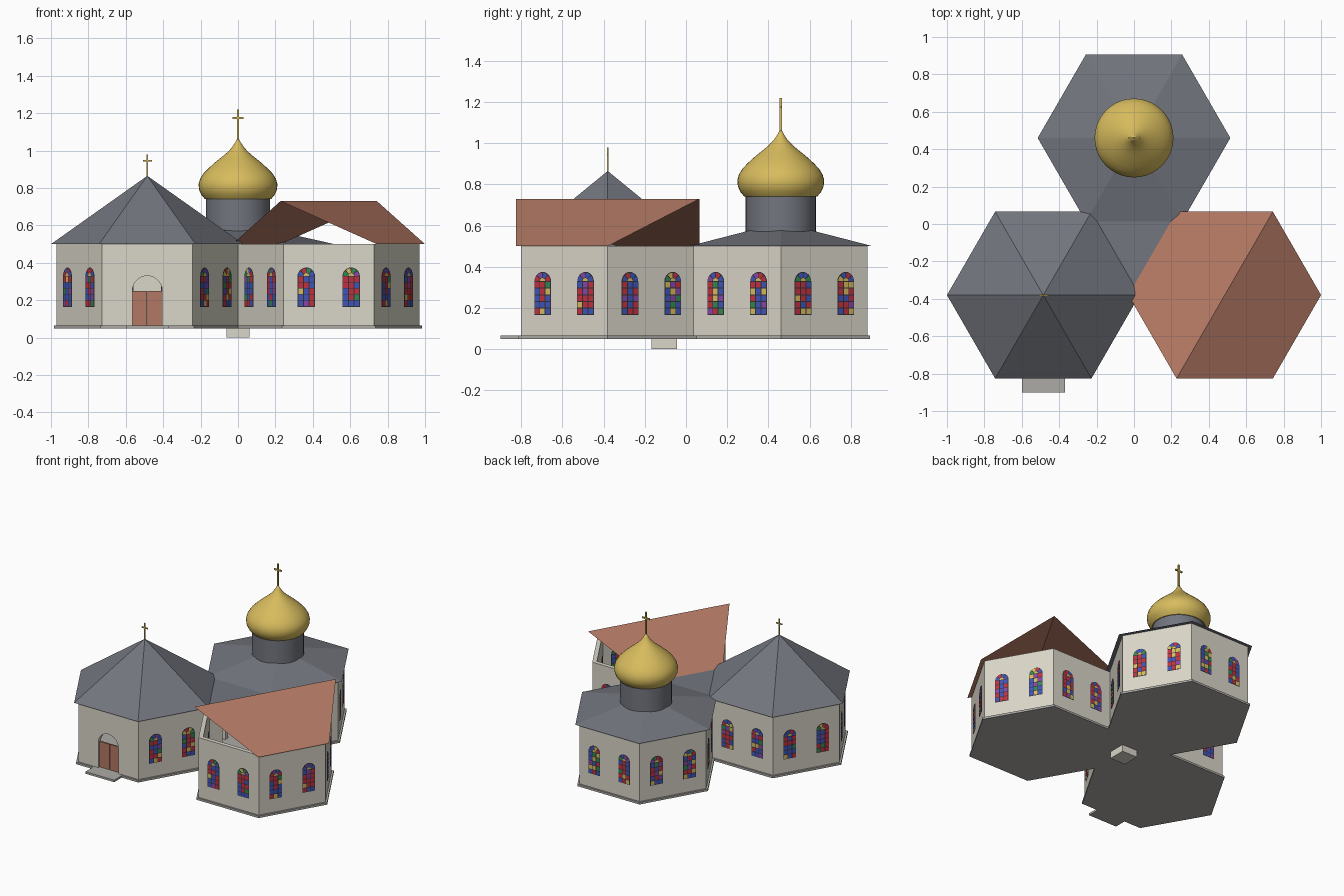
import bpy, bmesh, math, random
from mathutils import Vector

if "Cube" in bpy.data.objects:
    bpy.data.objects.remove(bpy.data.objects["Cube"])

random.seed(4)

COLOURS = {
    "plaster": (0.70, 0.67, 0.58), "slate": (0.17, 0.18, 0.21),
    "terracotta": (0.45, 0.19, 0.125), "gold": (0.68, 0.50, 0.11),
    "stone": (0.42, 0.41, 0.39), "lead": (0.03, 0.03, 0.035),
    "glass_red": (0.55, 0.03, 0.05), "glass_blue": (0.05, 0.09, 0.50),
    "glass_purple": (0.25, 0.06, 0.40), "glass_green": (0.03, 0.25, 0.08),
}
MATS = {}
for name, rgb in COLOURS.items():
    MATS[name] = bpy.data.materials.new(name)
    MATS[name].diffuse_color = (*rgb, 1)

# Shared dimensions
R_WALL, R_ROOF, R_BASE = 0.485, 0.515, 0.5
APOTHEM = R_WALL * math.cos(math.pi / 6)
Z_BASE, Z_FLOOR, Z_EAVE, THICK = 0.05, 0.065, 0.50, 0.03
# room: centre, face angle of the inner passage
ROOMS = {"left": (-0.485, -0.38, 30), "right": (0.485, -0.38, 150), "back": (0, 0.46, 270)}


def finish(name, bm, mats, fix=True):
    if fix:
        bmesh.ops.recalc_face_normals(bm, faces=bm.faces[:])
    me = bpy.data.meshes.new(name)
    bm.to_mesh(me)
    bm.free()
    for m in mats:
        me.materials.append(MATS[m])
    ob = bpy.data.objects.new(name, me)
    bpy.context.collection.objects.link(ob)
    return ob


def extrude_loop(bm, pts, offset):
    """Closed solid from a planar outline swept by an offset."""
    a = [bm.verts.new(p) for p in pts]
    b = [bm.verts.new(Vector(p) + Vector(offset)) for p in pts]
    bm.faces.new(a)
    bm.faces.new(b[::-1])
    for i in range(len(a)):
        j = (i + 1) % len(a)
        bm.faces.new((a[i], b[i], b[j], a[j]))


def hexagon(cx, cy, r, z):
    return [Vector((cx + r * math.cos(math.radians(60 * i)),
                    cy + r * math.sin(math.radians(60 * i)), z)) for i in range(6)]


def prism(name, pts, height, mat):
    bm = bmesh.new()
    extrude_loop(bm, pts, (0, 0, height))
    return finish(name, bm, [mat])


def box(name, x0, x1, y0, y1, z0, z1, mat):
    return prism(name, [(x0, y0, z0), (x1, y0, z0), (x1, y1, z0), (x0, y1, z0)], z1 - z0, mat)


def lathe(name, profile, cx, cy, mat, seg=40):
    bm = bmesh.new()
    vs = [bm.verts.new((cx + r, cy, z)) for r, z in profile]
    edges = [bm.edges.new(p) for p in zip(vs, vs[1:])]
    bmesh.ops.spin(bm, geom=vs + edges, cent=(cx, cy, 0), axis=(0, 0, 1),
                   angle=2 * math.pi, steps=seg, use_duplicate=False)
    bmesh.ops.remove_doubles(bm, verts=bm.verts[:], dist=1e-4)
    ob = finish(name, bm, [mat])
    bpy.context.view_layer.objects.active = ob
    ob.select_set(True)
    bpy.ops.object.shade_smooth_by_angle(angle=math.radians(35))
    ob.select_set(False)
    return ob


def arc(r, s, a0, a1, n):
    return [(r * math.cos(math.radians(a0 + (a1 - a0) * i / n)),
             s + r * math.sin(math.radians(a0 + (a1 - a0) * i / n))) for i in range(n + 1)]


def face_frame(cx, cy, deg, dist):
    a = math.radians(deg)
    n = Vector((math.cos(a), math.sin(a), 0))
    return Vector((cx, cy, 0)) + n * dist, Vector((-n.y, n.x, 0)), n


# Walls: six panels, some with an arched opening
def wall_panel(bm, cx, cy, deg, opening):
    o, u, n = face_frame(cx, cy, deg, APOTHEM)
    w = R_WALL / 2
    pts = [(w, Z_FLOOR), (w, Z_EAVE), (-w, Z_EAVE), (-w, Z_FLOOR)]
    if opening:
        r, spring = opening
        pts += [(-r, Z_FLOOR)] + arc(r, spring, 180, 0, 14) + [(r, Z_FLOOR)]
    extrude_loop(bm, [o + u * x + Vector((0, 0, z)) for x, z in pts], -n * THICK)


# Stained glass: lead backing with coloured panes
GLASS = [1, 1, 1, 2, 2, 2, 3, 4, 5]
HALF, SILL, SPRING = 0.047, 0.165, 0.328


def window(bm, o, u, n, shift):
    def plate(pts, depth, mat):
        f = bm.faces.new([bm.verts.new(o + u * (x + shift) + n * depth + Vector((0, 0, z)))
                          for x, z in pts])
        f.material_index = mat

    plate([(-HALF, SILL), (HALF, SILL)] + arc(HALF, SPRING, 0, 180, 12), 0.003, 0)
    cols, rows, g = 3, 5, 0.0022
    cw, rh = 2 * (HALF - g) / cols, (SPRING - SILL - g) / rows
    for c in range(cols):
        for r in range(rows):
            x, z = -HALF + g + c * cw, SILL + g + r * rh
            plate([(x + g, z + g), (x + cw - g, z + g), (x + cw - g, z + rh - g),
                   (x + g, z + rh - g)], 0.006, random.choice(GLASS))
    plate(arc(0.015, SPRING + g, 0, 180, 6), 0.006, 5)
    for k in range(4):
        outer = arc(HALF - 0.004, SPRING, 45 * k + 4, 45 * k + 41, 3)
        inner = arc(0.019, SPRING, 45 * k + 41, 45 * k + 4, 2)
        plate(outer + inner, 0.006, random.choice(GLASS))


for room, (cx, cy, passage) in ROOMS.items():
    walls, panes = bmesh.new(), bmesh.new()
    for deg in range(30, 390, 60):
        entrance = room == "left" and deg == 270
        opening = (0.08, 0.25) if entrance else (0.13, 0.28) if deg == passage else None
        wall_panel(walls, cx, cy, deg, opening)
        if not opening:
            o, u, n = face_frame(cx, cy, deg, APOTHEM)
            for s in (-0.12, 0.12):
                window(panes, o, u, n, s)
                window(panes, o - n * THICK, -u, -n, s)
    finish(room + "_walls", walls, ["plaster"])
    finish(room + "_windows", panes,
           ["lead", "glass_red", "glass_blue", "glass_purple", "glass_green", "gold"], fix=False)
    prism(room + "_base", hexagon(cx, cy, R_BASE, Z_BASE), Z_FLOOR - Z_BASE, "stone")

# Central hall between the three rooms
tri = [(0, -0.38), (0.2425, 0.04), (-0.2425, 0.04)]
prism("hall_base", [(x, y, Z_BASE) for x, y in tri], Z_FLOOR - Z_BASE, "stone")
prism("hall_roof", [(x, y, Z_EAVE - 0.012) for x, y in tri], 0.01, "slate")
box("foundation_block", -0.062, 0.062, -0.167, -0.043, 0, Z_BASE, "plaster")

# Entrance: step and two door leaves
box("entrance_step", -0.60, -0.368, -0.90, -0.80, Z_BASE, Z_FLOOR, "stone")
for side, x in (("left", -0.565), ("right", -0.483)):
    box(side + "_door", x, x + 0.078, -0.785, -0.772, Z_FLOOR, 0.25, "terracotta")


# Hipped six-sided roofs
def hip_roof(name, cx, cy, apex):
    bm = bmesh.new()
    ring = [bm.verts.new(p) for p in hexagon(cx, cy, R_ROOF, Z_EAVE)]
    tip = bm.verts.new((cx, cy, apex))
    bm.faces.new(ring[::-1])
    for i in range(6):
        bm.faces.new((ring[i], ring[(i + 1) % 6], tip))
    finish(name, bm, ["slate"])


hip_roof("left_roof", -0.485, -0.38, 0.865)
hip_roof("back_roof", 0, 0.46, 0.615)

# Open gable roof: two slopes meeting on a diagonal ridge
bm = bmesh.new()
h = [bm.verts.new(p) for p in hexagon(0.485, -0.38, R_ROOF, Z_EAVE)]
for i in (1, 4):
    h[i].co.z = 0.73
bm.faces.new((h[1], h[2], h[3], h[4]))
bm.faces.new((h[4], h[5], h[0], h[1]))
finish("right_gable_roof", bm, ["terracotta"], fix=False)

# Drum and onion dome
lathe("drum", [(0, 0.55), (0.172, 0.55), (0.172, 0.75), (0, 0.75)], 0, 0.46, "slate", 32)
lathe("onion_dome", [(0, 0.742), (0.178, 0.742), (0.197, 0.765), (0.208, 0.79), (0.211, 0.82),
                     (0.203, 0.848), (0.185, 0.877), (0.158, 0.905), (0.125, 0.935),
                     (0.09, 0.963), (0.058, 0.99), (0.034, 1.015), (0.016, 1.042), (0, 1.072)],
      0, 0.46, "gold")


# Crosses
def cross(name, cx, cy, z0, z1, arm_z, arm, t):
    box(name + "_post", cx - t, cx + t, cy - t, cy + t, z0, z1, "gold")
    box(name + "_arm", cx - arm, cx + arm, cy - t, cy + t, arm_z - t, arm_z + t, "gold")


cross("dome_cross", 0, 0.46, 1.05, 1.22, 1.175, 0.03, 0.005)
cross("left_cross", -0.485, -0.38, 0.85, 0.98, 0.945, 0.024, 0.004)

for m in bpy.data.materials:
    if m.users and not m.is_grease_pencil:
        m.use_nodes = True
        m.node_tree.nodes["Principled BSDF"].inputs["Base Color"].default_value = m.diffuse_color
